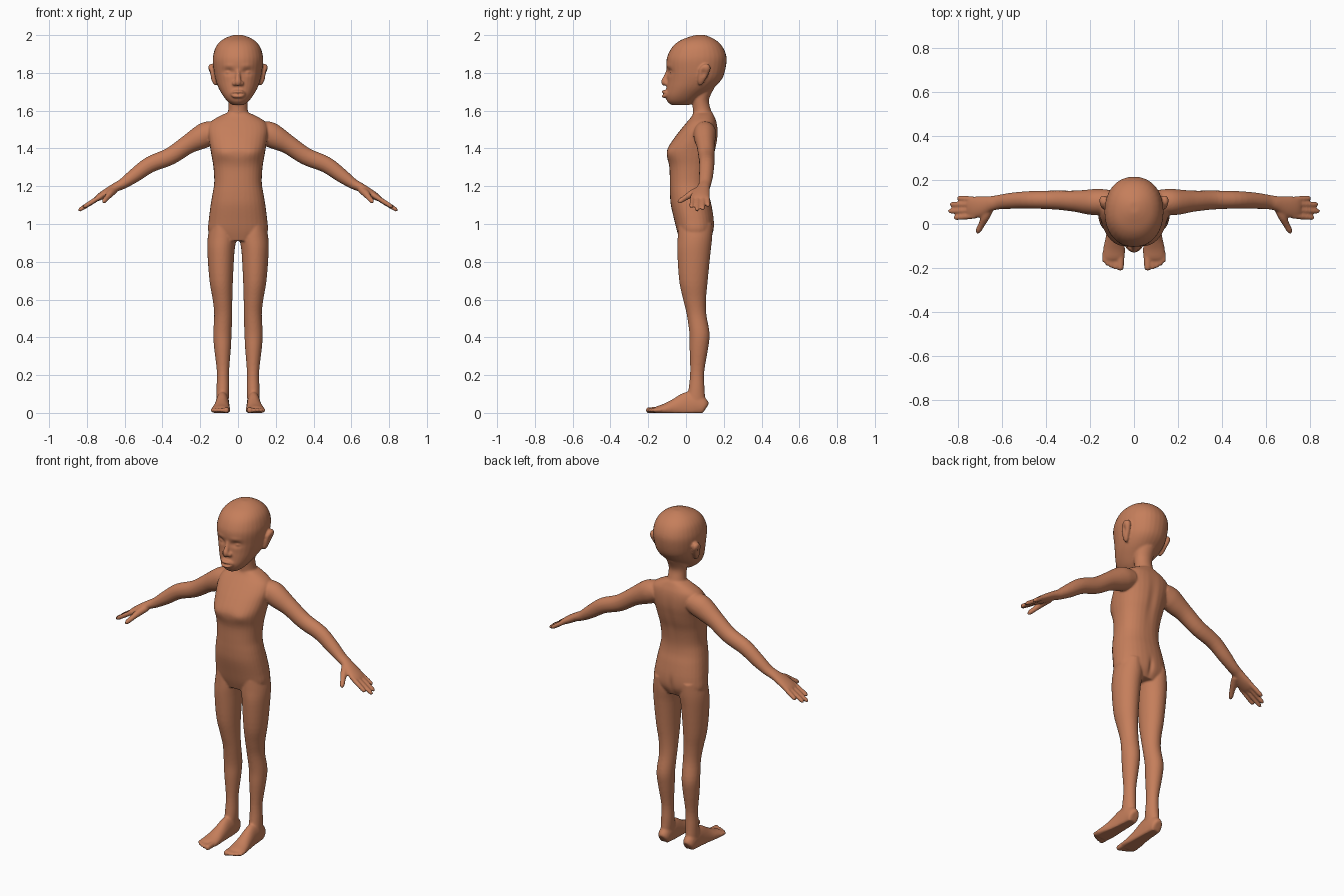
import bpy, bmesh, math
from mathutils import Vector

bm = bmesh.new()
X, Y, Z = Vector((1, 0, 0)), Vector((0, 1, 0)), Vector((0, 0, 1))


def refine(rows, k=4):
    """Catmull-Rom interpolation between the given sections."""
    out = []
    for i in range(len(rows) - 1):
        p0, p1 = rows[max(i - 1, 0)], rows[i]
        p2, p3 = rows[i + 1], rows[min(i + 2, len(rows) - 1)]
        for j in range(k):
            t = j / k
            out.append([0.5 * (2 * b + (c - a) * t + (2 * a - 5 * b + 4 * c - d) * t * t
                               + (3 * b - a - 3 * c + d) * t ** 3)
                        for a, b, c, d in zip(p0, p1, p2, p3)])
    out.append(list(rows[-1]))
    return out


def loft(rows, side, axis=None, n=2.0, mirror=False, seg=32):
    """Skin sections (x, y, z, half width along side, half thickness)."""
    rows = refine(rows)
    pts = [Vector(r[:3]) for r in rows]
    for s in ((1, -1) if mirror else (1,)):
        rings = []
        for i, r in enumerate(rows):
            tan = axis or (pts[min(i + 1, len(pts) - 1)] - pts[max(i - 1, 0)]).normalized()
            u = (side - tan * side.dot(tan)).normalized()
            v = tan.cross(u)
            ring = []
            for k in range(seg):
                c, q = math.cos(math.tau * k / seg), math.sin(math.tau * k / seg)
                c = math.copysign(abs(c) ** (2 / n), c)
                q = math.copysign(abs(q) ** (2 / n), q)
                p = pts[i] + u * c * max(r[3], .002) + v * q * max(r[4], .002)
                ring.append(bm.verts.new((p.x * s, p.y, max(p.z, 0))))
            rings.append(ring)
        for a, b in zip(rings, rings[1:]):
            for k in range(seg):
                m = (k + 1) % seg
                bm.faces.new((a[k], a[m], b[m], b[k]))
        bm.faces.new(rings[0])
        bm.faces.new(rings[-1])


def column(rows, **kw):
    """Horizontal sections given as (z, x0, x1, y0, y1)."""
    loft([((a + b) / 2, (c + d) / 2, z, (b - a) / 2, (d - c) / 2) for z, a, b, c, d in rows],
         X, axis=Z, **kw)


def centred(rows, **kw):
    column([(z, -w, w, f, b) for z, w, f, b in rows], **kw)


def digit(base, tip, r, side):
    """Finger or toe with a rounded tip."""
    a, b = Vector(base), Vector(tip)
    loft([(*a.lerp(b, t), r * k, r * k) for t, k in
          ((0, 1), (.5, 1), (.85, .92), (.95, .7), (1, .25))], side, mirror=True, seg=16)


# torso
centred([(.91, .12, -.03, .12), (.96, .157, -.047, .145), (1.02, .155, -.062, .148),
         (1.10, .145, -.08, .135), (1.16, .135, -.085, .121), (1.22, .126, -.086, .118),
         (1.30, .13, -.088, .13), (1.36, .14, -.101, .148), (1.40, .147, -.097, .158),
         (1.45, .155, -.066, .167), (1.50, .16, -.028, .168), (1.54, .145, .005, .162),
         (1.57, .10, .03, .15), (1.59, .055, .04, .14)], n=2.3)
# neck
centred([(1.52, .08, .02, .15), (1.57, .06, .035, .145), (1.61, .051, .036, .13),
         (1.66, .052, .03, .122), (1.72, .06, .02, .15)])
# head
centred([(1.63, .03, -.078, .02), (1.65, .056, -.10, .05), (1.68, .08, -.108, .09),
         (1.72, .103, -.104, .145), (1.76, .118, -.10, .185), (1.80, .127, -.10, .204),
         (1.86, .134, -.104, .215), (1.90, .130, -.094, .211), (1.94, .116, -.07, .192),
         (1.97, .090, -.034, .163), (1.99, .055, .015, .128), (2.0, .022, .05, .10)], n=2.15)
# nose and nostrils
loft([(0, -.092, 1.815, .012, .012), (0, -.104, 1.78, .013, .014), (0, -.116, 1.752, .017, .016),
      (0, -.112, 1.735, .013, .010)], X, seg=16)
digit((.008, -.085, 1.745), (.022, -.116, 1.744), .013, X)
# lips
for z, y, r in ((1.700, -.108, .012), (1.677, -.107, .013)):
    loft([(-.042, y + .014, 1.689, .003, .003), (-.02, y - .004, z, r, r * .7),
          (0, y - .008, z, r, r * .75), (.02, y - .004, z, r, r * .7),
          (.042, y + .014, 1.689, .003, .003)], Y, seg=16)
# ears
column([(1.735, .112, .126, .068, .085), (1.755, .112, .138, .062, .098),
        (1.79, .115, .149, .064, .118), (1.82, .12, .158, .07, .130),
        (1.838, .124, .156, .082, .127), (1.847, .13, .148, .095, .115)], mirror=True, seg=20)
# arms and palms
loft([(.11, .10, 1.49, .055, .055), (.16, .10, 1.477, .06, .066), (.205, .10, 1.455, .057, .062),
      (.27, .104, 1.418, .048, .05), (.36, .109, 1.358, .043, .046), (.467, .11, 1.314, .04, .043),
      (.55, .106, 1.255, .037, .037), (.61, .10, 1.213, .033, .028),
      (.65, .093, 1.193, .034, .024), (.70, .08, 1.163, .047, .022),
      (.735, .075, 1.142, .049, .018), (.755, .074, 1.13, .044, .012)], Y, mirror=True)
# fingers and thumb
for y0, xt, yt, zt in ((.037, .82, .028, 1.088), (.063, .846, .058, 1.07),
                       (.089, .838, .089, 1.076), (.112, .805, .117, 1.094)):
    digit((.72, y0, 1.15), (xt, yt, zt), .0128, Y)
loft([(.655, .075, 1.18, .02, .02), (.675, .035, 1.163, .02, .02), (.693, -.002, 1.14, .015, .015),
      (.708, -.03, 1.122, .013, .013), (.714, -.043, 1.114, .005, .005)], X, mirror=True, seg=16)
# legs
column([(1.0, .03, .145, -.04, .14), (.93, .01, .16, -.044, .139), (.85, .019, .162, -.046, .13),
        (.70, .027, .151, -.036, .115), (.60, .03, .134, -.015, .106), (.52, .031, .126, .004, .108),
        (.42, .034, .131, .018, .125), (.34, .038, .126, .019, .117), (.22, .047, .112, .022, .097),
        (.13, .046, .114, .014, .098), (.06, .05, .115, .0, .102), (.02, .055, .11, .01, .095)],
       mirror=True)
# feet, flattened on the ground
loft([(.082, .106, .025, .018, .025), (.082, .095, .03, .032, .045), (.082, .05, .04, .036, .07),
      (.083, .0, .035, .037, .073), (.086, -.06, .025, .042, .05), (.09, -.11, .018, .049, .032),
      (.092, -.15, .014, .05, .022), (.092, -.165, .012, .045, .015)], X, mirror=True)
# toes
for x, y, r in ((.062, -.212, .017), (.085, -.208, .0115), (.104, -.2, .011),
                (.121, -.19, .0105), (.135, -.176, .010)):
    digit((x, -.13, .016), (x, y, .013), r, X)

# fuse all parts into one smooth skin
bmesh.ops.recalc_face_normals(bm, faces=bm.faces)
raw = bpy.data.meshes.new("body")
bm.to_mesh(raw)
bm.free()
body = bpy.data.objects.new("body", raw)
bpy.context.collection.objects.link(body)
rem = body.modifiers.new("fuse", 'REMESH')
rem.mode = 'VOXEL'
rem.voxel_size = .0055
soft = body.modifiers.new("soften", 'SMOOTH')
soft.factor = .5
soft.iterations = 5
dg = bpy.context.evaluated_depsgraph_get()
skin = bpy.data.meshes.new_from_object(body.evaluated_get(dg))
body.modifiers.clear()
body.data = skin

# sculpted details: (centre, radii, push), mirrored over x
details = [
    ((.05, -.10, 1.805), (.027, .05, .016), (0, .013, 0)),     # eye socket
    ((.054, -.09, 1.803), (.014, .05, .008), (0, -.008, 0)),   # eyelids
    ((.05, -.10, 1.838), (.03, .05, .012), (0, -.003, 0)),     # brow
    ((.155, .092, 1.80), (.02, .013, .022), (-.008, 0, 0)),    # ear hollow
    ((.0, .15, .97), (.014, .05, .05), (0, -.009, 0)),         # seat cleft
    ((.0, .165, 1.36), (.022, .05, .13), (0, -.006, 0)),       # spine groove
    ((.08, -.09, 1.375), (.045, .06, .03), (0, -.006, 0)),     # chest
]
for v in skin.vertices:
    p = v.co.copy()
    for c, r, push in details:
        d = sum(((q - m) / w) ** 2 for q, m, w in zip((abs(p.x), p.y, p.z), c, r))
        if d < 6:
            sx = math.copysign(1, p.x)
            v.co += Vector((push[0] * sx, push[1], push[2])) * math.exp(-d)
    v.co.z = max(v.co.z, 0)

# one skin colour, smooth shading
mat = bpy.data.materials.new("warm brown skin")
mat.diffuse_color = (.56, .21, .105, 1)
skin.materials.clear()
skin.materials.append(mat)
skin.polygons.foreach_set("material_index", [0] * len(skin.polygons))
skin.polygons.foreach_set("use_smooth", [True] * len(skin.polygons))
skin.update()
